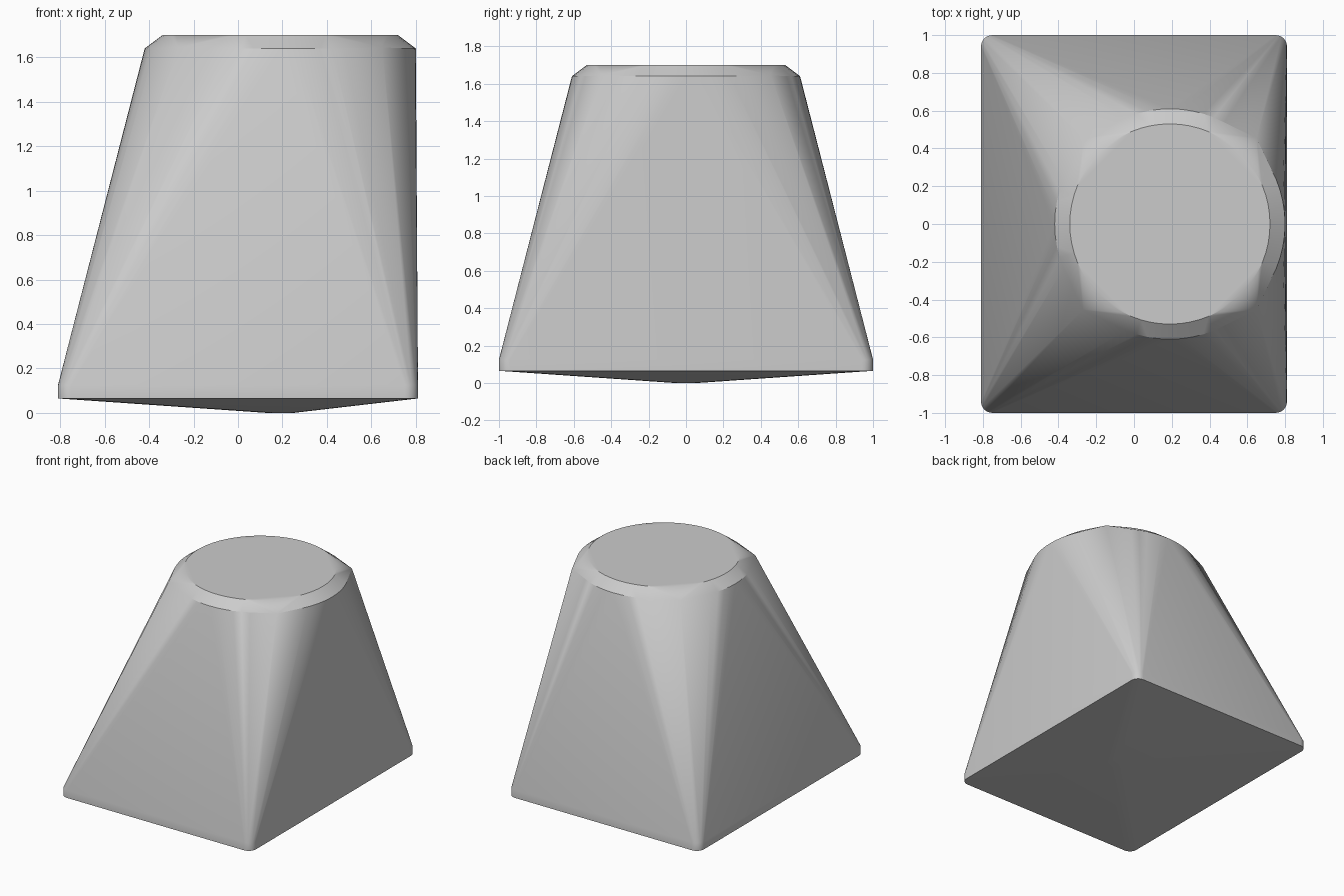
import bpy, bmesh
from math import sin, cos, pi, radians
from mathutils import Vector

if "Cube" in bpy.data.objects:
    bpy.data.objects.remove(bpy.data.objects["Cube"], do_unlink=True)

AXIS_X = 0.19      # the round top sits off centre
HALF_X, HALF_Y, CORNER_R = 0.81, 1.0, 0.06


def make_material(name, value):
    mat = bpy.data.materials.new(name)
    mat.use_nodes = True
    color = (value, value, value, 1)
    mat.diffuse_color = color
    mat.node_tree.nodes["Principled BSDF"].inputs["Base Color"].default_value = color
    return mat


def circle(radius, z, count=64):
    return [Vector((AXIS_X + radius * cos(2 * pi * i / count),
                    radius * sin(2 * pi * i / count), z)) for i in range(count)]


def rounded_rectangle(half_x, half_y, radius, z, steps=6):
    points = []
    for quarter, (sx, sy) in enumerate([(1, 1), (-1, 1), (-1, -1), (1, -1)]):
        for i in range(steps + 1):
            a = (quarter + i / steps) * pi / 2
            points.append(Vector((sx * (half_x - radius) + radius * cos(a),
                                  sy * (half_y - radius) + radius * sin(a), z)))
    return points


# Rim of the rectangular base, a short upright wall
points = rounded_rectangle(HALF_X, HALF_Y, CORNER_R, 0.065)
points += rounded_rectangle(HALF_X, HALF_Y, CORNER_R, 0.125)
# Shallow point underneath
points += circle(0.06, 0, 24)
# Round shoulder, chamfered up to the flat top
points += circle(0.61, 1.64) + circle(0.53, 1.70)
# Four small rounded corners that stand out from the shoulder
for sx in (-1, 1):
    for sy in (-1, 1):
        centre = Vector((AXIS_X + sx * 0.445, sy * 0.44, 1.645))
        points += [centre + Vector((0.02 * cos(k * pi / 4), 0.02 * sin(k * pi / 4), 0))
                   for k in range(8)]

# Stretch one skin over all the outlines
bm = bmesh.new()
for p in points:
    bm.verts.new(p)
bmesh.ops.convex_hull(bm, input=bm.verts[:])
bmesh.ops.delete(bm, geom=[v for v in bm.verts if not v.link_faces], context='VERTS')
bmesh.ops.dissolve_limit(bm, angle_limit=radians(0.1), verts=bm.verts[:], edges=bm.edges[:])
bmesh.ops.recalc_face_normals(bm, faces=bm.faces[:])

mesh = bpy.data.meshes.new("tapered_body")
bm.to_mesh(mesh)
bm.free()
body = bpy.data.objects.new("tapered_body", mesh)
bpy.context.collection.objects.link(body)
mesh.materials.append(make_material("light grey", 0.6))

bpy.context.view_layer.objects.active = body
body.select_set(True)
bpy.ops.object.shade_smooth_by_angle(angle=radians(30))
